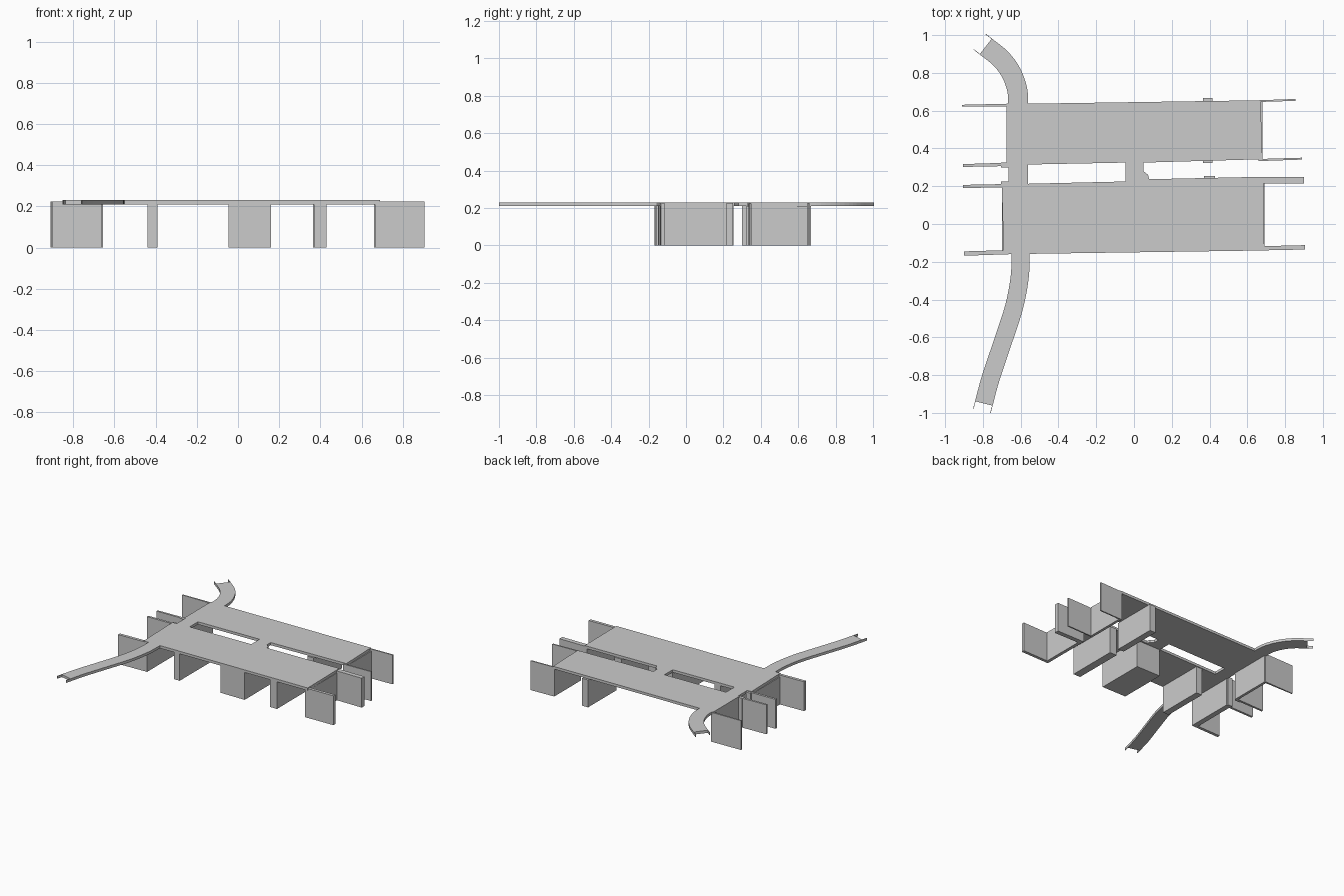
import bpy, bmesh
from mathutils import Vector

if "Cube" in bpy.data.objects:
    bpy.data.objects.remove(bpy.data.objects["Cube"])

TOP, SOFFIT, WALL_TOP = 0.23, 0.21, 0.225


def prism(name, pts, z0, z1):
    """Extrude a plan outline between two heights."""
    bm = bmesh.new()
    face = bm.faces.new([bm.verts.new((x, y, z0)) for x, y in pts])
    up = bmesh.ops.extrude_face_region(bm, geom=[face])
    verts = [g for g in up["geom"] if isinstance(g, bmesh.types.BMVert)]
    bmesh.ops.translate(bm, verts=verts, vec=(0, 0, z1 - z0))
    bmesh.ops.recalc_face_normals(bm, faces=bm.faces)
    me = bpy.data.meshes.new(name)
    bm.to_mesh(me)
    bm.free()
    ob = bpy.data.objects.new(name, me)
    bpy.context.collection.objects.link(ob)
    return ob


def smooth_path(ctrl, n=4):
    """Catmull-Rom points through the control points."""
    p = [Vector(c) for c in ctrl]
    p = [2 * p[0] - p[1]] + p + [2 * p[-1] - p[-2]]
    out = []
    for i in range(1, len(p) - 2):
        a, b, c, d = p[i - 1:i + 3]
        for k in range(n):
            t = k / n
            out.append(0.5 * (2 * b + (c - a) * t + (2 * a - 5 * b + 4 * c - d) * t * t
                              + (3 * b - a - 3 * c + d) * t ** 3))
    return out + [p[-2]]


def ribbon(name, path, o0, o1, z0, z1):
    """Strip following a path between two sideways offsets."""
    left, right = [], []
    for i, q in enumerate(path):
        d = (path[min(i + 1, len(path) - 1)] - path[max(i - 1, 0)]).normalized()
        n = Vector((-d.y, d.x))
        left.append(q + n * o0)
        right.append(q + n * o1)
    return prism(name, left + right[::-1], z0, z1)


# Decks of the two parallel bridges
prism("north_deck", [(-.675, .635), (-.675, .315), (-.555, .315), (-.05, .325),
                     (.05, .325), (.68, .343), (.67, .655)], SOFFIT, TOP)
prism("south_deck", [(-.70, .205), (-.69, -.16), (.69, -.14), (.685, .25),
                     (.08, .237), (-.05, .225), (-.56, .213)], SOFFIT, TOP)

# Links across the gap between the decks
prism("walkway_link", [(-.665, .206), (-.56, .213), (-.56, .315), (-.665, .315)], SOFFIT, TOP)
prism("middle_link", [(-.045, .225), (.08, .237), (.075, .26), (.05, .28),
                      (.05, .325), (-.045, .325)], SOFFIT, TOP)

# Curved footpaths with side rails running past the ends
for side, ctrl, w in (
        ("north", [(-.613, .63), (-.618, .71), (-.65, .80), (-.705, .875), (-.785, .94)], .05),
        ("south", [(-.60, -.155), (-.605, -.28), (-.635, -.44), (-.70, -.64),
                   (-.76, -.82), (-.795, -.95)], .045)):
    path = smooth_path(ctrl)
    ribbon(side + "_path", path, -w, w, SOFFIT, TOP)
    longer = path + [path[-1] + (path[-1] - path[-2]).normalized() * .04]
    for tag, s in (("left", 1), ("right", -1)):
        ribbon(f"{side}_path_{tag}_rail", longer, s * w, s * (w + .003), SOFFIT, TOP)

# Abutments: front wall under each deck end
for name, x0, x1, y0, y1 in (
        ("north_left", -.675, -.655, .315, .63),
        ("north_right", .66, .68, .345, .65),
        ("south_left", -.70, -.66, -.155, .205),
        ("south_right", .665, .69, -.135, .245)):
    prism(name + "_abutment", [(x0, y0), (x1, y0), (x1, y1), (x0, y1)], 0, SOFFIT)

# Wing walls: inner x, outer x, inner y range, outer y range
for name, xi, xo, yi, yo in (
        ("north_left_outer", -.66, -.91, (.622, .637), (.623, .631)),
        ("north_left_inner", -.66, -.905, (.307, .325), (.302, .317)),
        ("south_left_inner", -.66, -.905, (.195, .212), (.190, .207)),
        ("south_left_outer", -.66, -.90, (-.160, -.138), (-.168, -.145)),
        ("north_right_outer", .66, .855, (.646, .655), (.652, .662)),
        ("north_right_inner", .66, .89, (.333, .344), (.341, .351)),
        ("south_right_inner", .665, .90, (.215, .249), (.215, .25)),
        ("south_right_outer", .665, .905, (-.14, -.118), (-.135, -.112))):
    prism(name + "_wing_wall", [(xi, yi[0]), (xo, yo[0]), (xo, yo[1]), (xi, yi[1])], 0, WALL_TOP)

# Small returns where the left inner wings meet the decks
prism("north_return", [(-.705, .30), (-.665, .30), (-.665, .325), (-.705, .325)], 0, WALL_TOP)
prism("south_return", [(-.705, .20), (-.665, .20), (-.665, .224), (-.705, .224)], 0, WALL_TOP)

# Piers
for name, x0, x1, y0, y1 in (
        ("south_left_pier", -.44, -.39, -.15, .21),
        ("south_middle_pier", -.045, .16, -.148, .225),
        ("south_right_pier", .37, .43, -.142, .253),
        ("north_right_pier", .365, .415, .323, .667)):
    prism(name, [(x0, y0), (x1, y0), (x1, y1), (x0, y1)], 0, SOFFIT)
